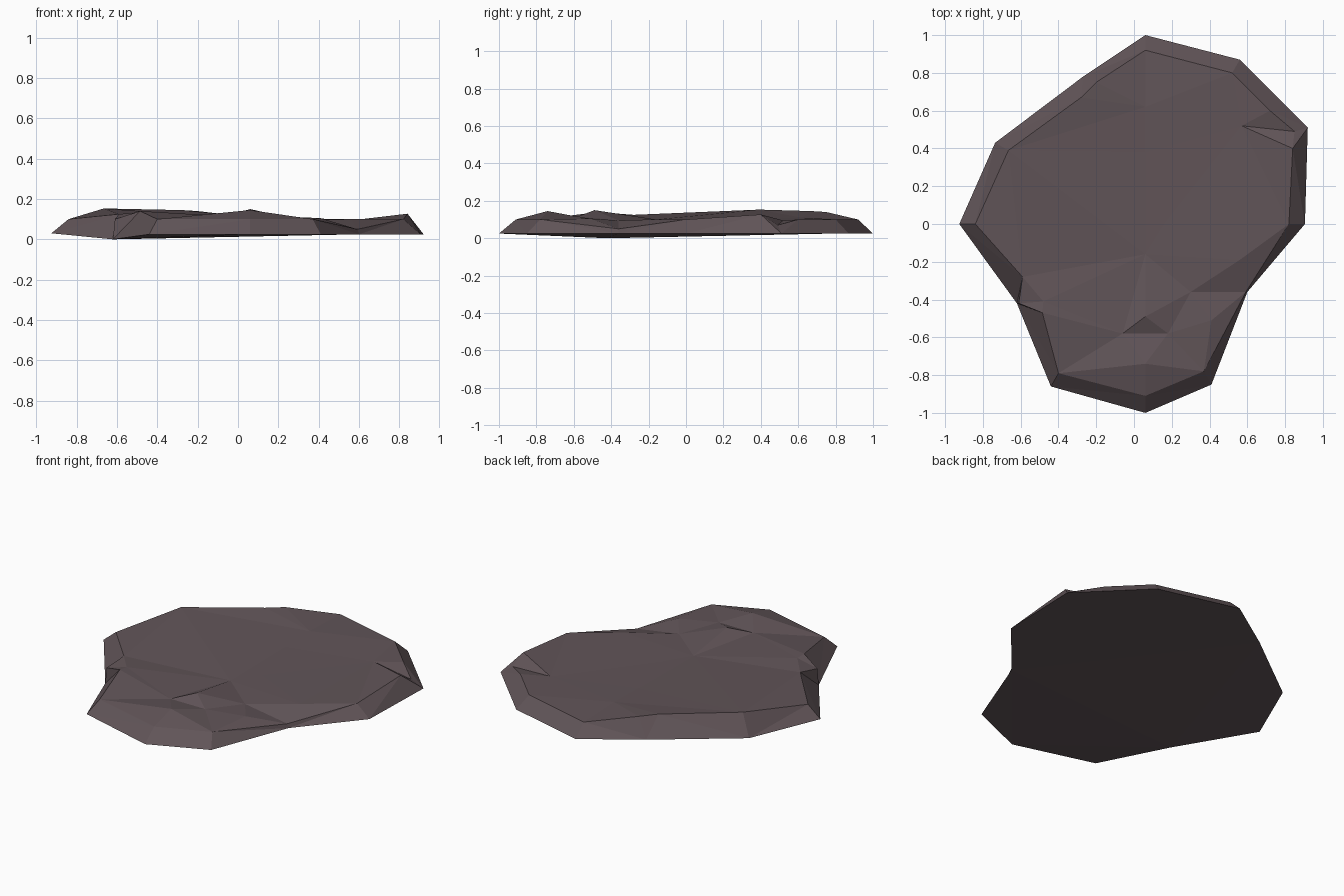
import bpy, bmesh
from mathutils import Vector
from mathutils.geometry import delaunay_2d_cdt

if "Cube" in bpy.data.objects:
    bpy.data.objects.remove(bpy.data.objects["Cube"])

# ground outline of the slab (x, y, z)
base = [(.06, 1, .025), (.56, .87, .025), (.92, .51, .025), (.905, 0, .025),
        (.60, -.36, .025), (.41, -.85, .025), (.06, -1, .025), (-.44, -.86, .025),
        (-.62, -.42, 0), (-.925, 0, .03), (-.735, .43, .025), (-.27, .78, .025)]
# upper rim
rim = [(.06, .92, .10), (.52, .80, .10), (.72, .60, .10), (.85, .49, .07),
       (.84, .40, .127), (.82, 0, .10), (.592, -.36, .05), (.37, -.78, .10),
       (.06, -.91, .10), (-.40, -.79, .10), (-.485, -.47, .14), (-.61, -.42, .10),
       (-.59, -.28, .125), (-.84, 0, .10), (-.665, .39, .153), (-.28, .67, .145),
       (-.20, .75, .14)]
# bumps and dents on the top
inner = [(.06, .62, .11), (.06, .38, .105), (.16, 0, .10), (.06, -.16, .10),
         (.56, -.19, .10), (.30, -.36, .095), (.41, -.51, .105), (-.48, -.41, .135),
         (.57, .52, .095), (.06, -.49, .15), (-.06, -.58, .115), (.18, -.58, .115),
         (.06, -.74, .145)]


def loop(start, count):
    return [(start + i, start + (i + 1) % count) for i in range(count)]


# triangulate seen from above, keeping the outline, rim and a few creases as edges
pts = base + rim + inner
nb, nr = len(base), len(rim)
k = nb + nr
creases = [(k, k + 1), (k + 1, k + 2), (k + 2, k + 3), (k + 3, k + 4), (k + 8, nb + 3),
           (k + 9, k + 10), (k + 9, k + 11), (k + 10, k + 11), (k + 5, nb + 6),
           (k + 10, k + 12), (k + 11, k + 12), (k + 7, k + 10), (k, nb + 14),
           (k + 4, k + 5), (k + 5, k + 6)]
verts2d, _, tris, orig, _, _ = delaunay_2d_cdt(
    [Vector(p[:2]) for p in pts], loop(0, nb) + loop(nb, nr) + creases, [], 1, 1e-5)

bm = bmesh.new()
vs, by_point = [], {}
for co, ids in zip(verts2d, orig):
    z = pts[ids[0]][2] if ids else .11
    v = bm.verts.new((co.x, co.y, z))
    vs.append(v)
    for i in ids:
        by_point[i] = v
for t in tris:
    bm.faces.new([vs[i] for i in t])

# underside
under = bm.faces.new([by_point[i] for i in range(nb)])
bmesh.ops.triangulate(bm, faces=[under])
bmesh.ops.recalc_face_normals(bm, faces=bm.faces)

mesh = bpy.data.meshes.new("rock_slab")
bm.to_mesh(mesh)
bm.free()
slab = bpy.data.objects.new("rock_slab", mesh)
bpy.context.collection.objects.link(slab)

# colour
mat = bpy.data.materials.new("dark mauve stone")
mat.diffuse_color = (.12, .09, .098, 1)
mat.use_nodes = True
mat.node_tree.nodes["Principled BSDF"].inputs["Base Color"].default_value = mat.diffuse_color
mesh.materials.append(mat)
